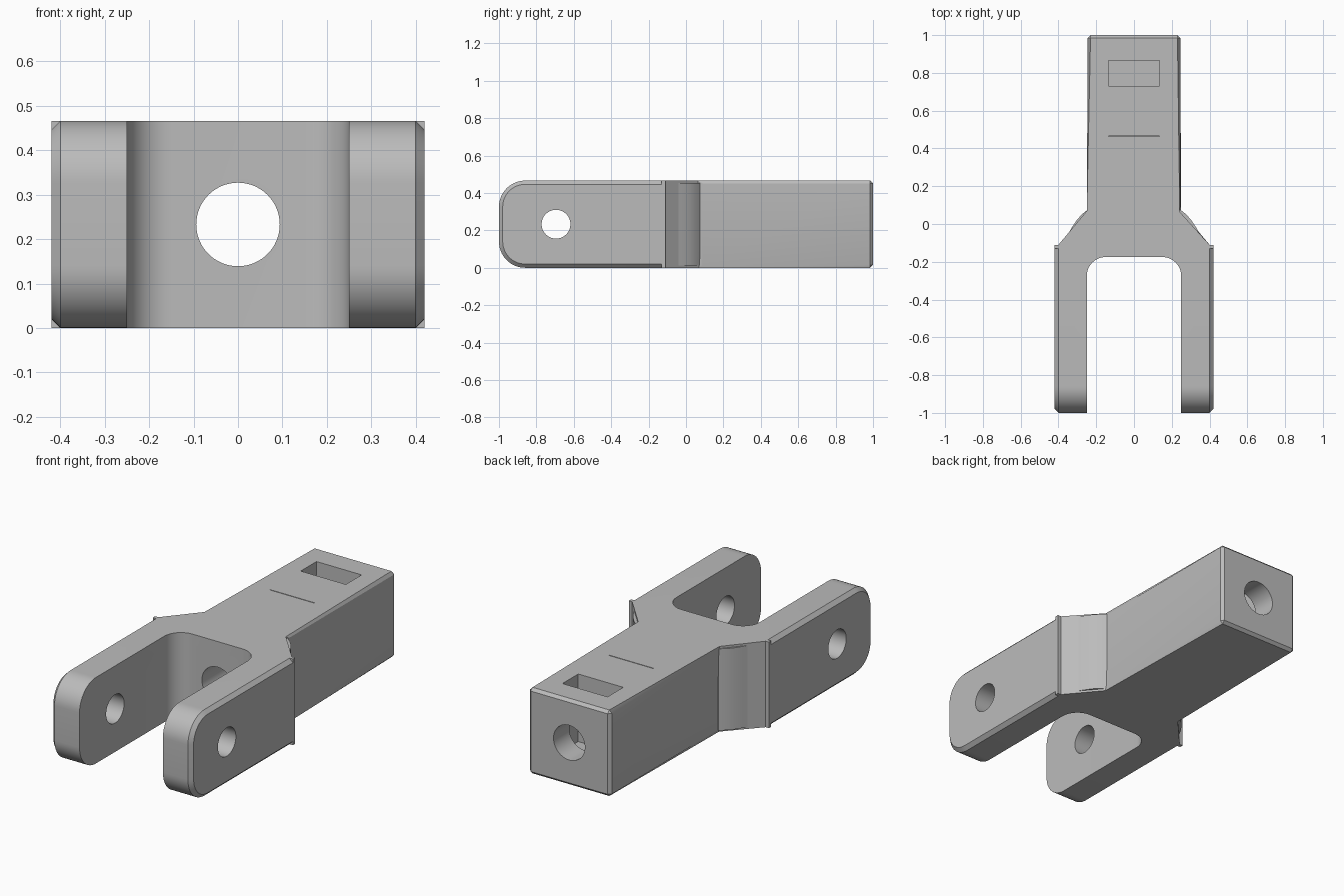
import bpy, bmesh, math
from mathutils import Matrix

if "Cube" in bpy.data.objects:
    bpy.data.objects.remove(bpy.data.objects["Cube"])

H = 0.466          # overall height
MID = H / 2        # height of the hole axes

grey = bpy.data.materials.new("plain grey")
grey.use_nodes = True
grey.diffuse_color = (0.5, 0.5, 0.5, 1)
grey.node_tree.nodes["Principled BSDF"].inputs["Base Color"].default_value = (0.5, 0.5, 0.5, 1)


def finish(name, bm):
    bmesh.ops.recalc_face_normals(bm, faces=bm.faces)
    mesh = bpy.data.meshes.new(name)
    bm.to_mesh(mesh)
    bm.free()
    mesh.materials.append(grey)
    obj = bpy.data.objects.new(name, mesh)
    bpy.context.collection.objects.link(obj)
    return obj


def prism(outline, z0, z1):
    """Extrude a flat outline from z0 up to z1."""
    bm = bmesh.new()
    base = bm.faces.new([bm.verts.new((x, y, z0)) for x, y in outline])
    top = bmesh.ops.extrude_face_region(bm, geom=[base])["geom"]
    verts = [v for v in top if isinstance(v, bmesh.types.BMVert)]
    bmesh.ops.translate(bm, verts=verts, vec=(0, 0, z1 - z0))
    return bm


def rectangle(x0, x1, y0, y1):
    return [(x0, y0), (x1, y0), (x1, y1), (x0, y1)]


def bevel(bm, rule, size, segments=1):
    """Bevel the edges whose two end points both pass the rule."""
    edges = [e for e in bm.edges if all(rule(v.co) for v in e.verts)]
    bmesh.ops.bevel(bm, geom=edges, offset=size, segments=segments,
                    profile=0.5, affect='EDGES', clamp_overlap=False)


def rod(name, radius, length, axis, location):
    bm = bmesh.new()
    turn = Matrix.Rotation(math.pi / 2, 4, axis)
    bmesh.ops.create_cone(bm, cap_ends=True, segments=64, radius1=radius,
                          radius2=radius, depth=length,
                          matrix=Matrix.Translation(location) @ turn)
    return finish(name, bm)


def combine(target, tool, operation):
    mod = target.modifiers.new(operation.lower(), 'BOOLEAN')
    mod.operation = operation
    mod.solver = 'EXACT'
    mod.object = tool
    bpy.context.view_layer.objects.active = target
    bpy.ops.object.modifier_apply(modifier=mod.name)
    bpy.data.objects.remove(tool)


# Shank, shoulders and crotch in one outline
fillet = [(0.15 + 0.1 * math.sin(a), -0.275 + 0.1 * math.cos(a))
          for a in (math.pi / 2 * i / 12 for i in range(13))]
half = fillet + [(0.3, -0.275), (0.3, -0.13), (0.42, -0.13), (0.42, -0.11),
                 (0.40, -0.11), (0.245, 0.075), (0.245, 1)]
bm = prism(half + [(-x, y) for x, y in reversed(half)], 0, H)
bevel(bm, lambda c: c.y > 0.07, 0.015)
body = finish("clevis_body", bm)

for side in (1, -1):
    # Fork arm with a rounded end and a chamfered outer rim
    bm = prism(rectangle(0.25, 0.42, -1, -0.13), 0, H)
    front_edges = [e for e in bm.edges
                   if all(v.co.y < -0.9 for v in e.verts)
                   and abs(e.verts[0].co.z - e.verts[1].co.z) < 0.01]
    bmesh.ops.bevel(bm, geom=front_edges, offset=0.14, segments=14,
                    profile=0.5, affect='EDGES')
    rim = [e for e in bm.edges
           if all(v.co.x > 0.419 for v in e.verts)
           and not all(v.co.y > -0.14 for v in e.verts)]
    bmesh.ops.bevel(bm, geom=rim, offset=0.02, segments=1, affect='EDGES')
    bmesh.ops.scale(bm, verts=bm.verts, vec=(side, 1, 1))
    combine(body, finish("arm", bm), 'UNION')

    # Swollen pad on the sloping shoulder
    pad = [(0.235, 0.07), (0.246, 0.075), (0.275, 0.052), (0.302, 0.022),
           (0.325, -0.012), (0.342, -0.04), (0.31, -0.05)]
    bm = prism([(side * x, y) for x, y in pad], 0.012, H - 0.012)
    combine(body, finish("shoulder_pad", bm), 'UNION')

# Bore along the shank, pin hole across the fork
combine(body, rod("bore_cutter", 0.094, 1.6, 'X', (0, 0.5, MID)), 'DIFFERENCE')
combine(body, rod("pin_cutter", 0.077, 1.2, 'Y', (0, -0.695, MID)), 'DIFFERENCE')

# Nut slot and thin slit, both sunk from the top
for y0, y1 in ((0.73, 0.865), (0.463, 0.467)):
    bm = prism(rectangle(-0.135, 0.135, y0, y1), 0.1, H + 0.1)
    combine(body, finish("slot_cutter", bm), 'DIFFERENCE')

bpy.ops.object.select_all(action='DESELECT')
body.select_set(True)
bpy.context.view_layer.objects.active = body
bpy.ops.object.shade_smooth_by_angle(angle=math.radians(25))
